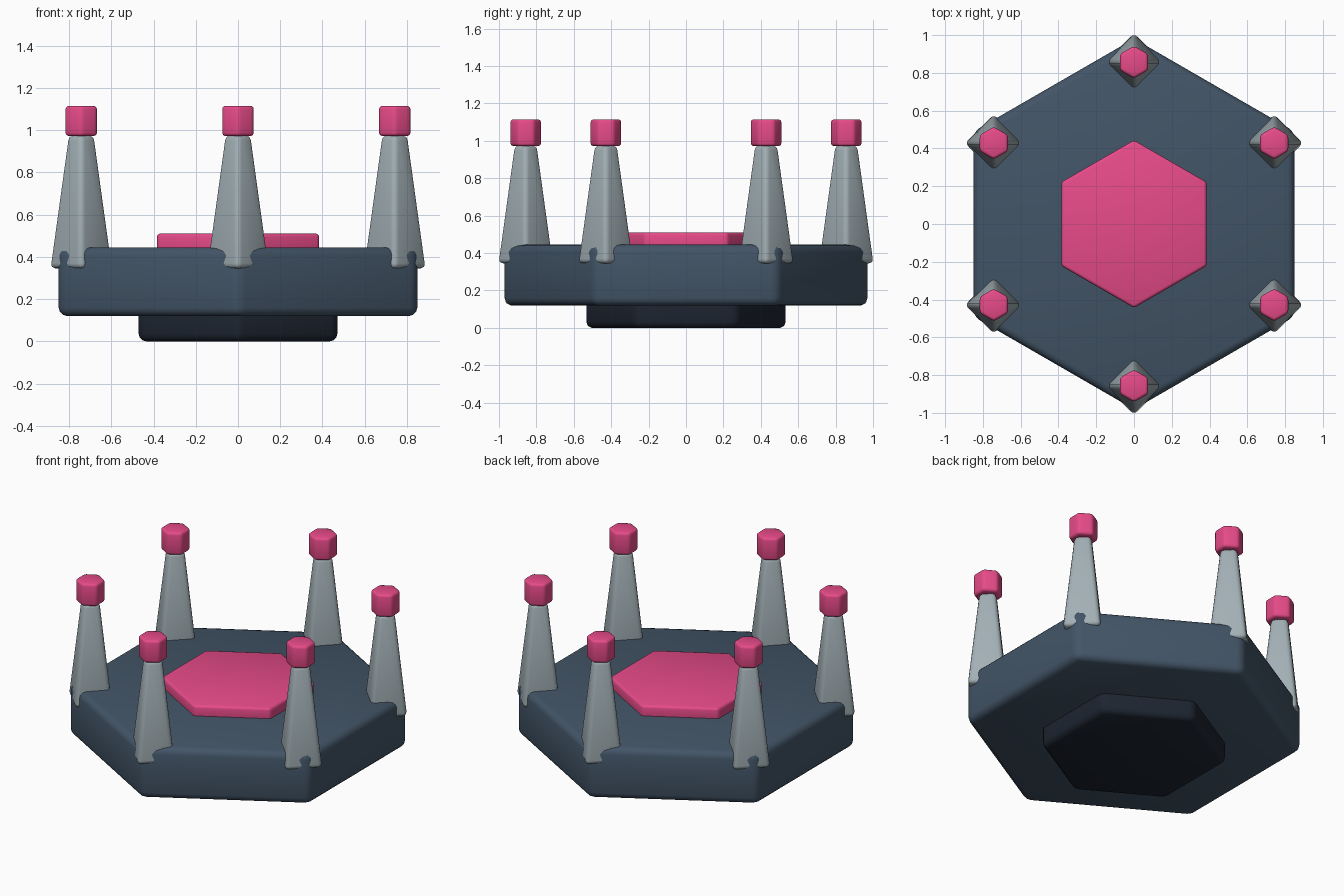
import bpy
from math import cos, sin, radians

if "Cube" in bpy.data.objects:
    bpy.data.objects.remove(bpy.data.objects["Cube"])


def material(name, rgb):
    m = bpy.data.materials.new(name)
    m.diffuse_color = (*rgb, 1)
    m.use_nodes = True
    m.node_tree.nodes["Principled BSDF"].inputs["Base Color"].default_value = m.diffuse_color
    return m


SLATE = material("slate", (0.055, 0.09, 0.135))
DARK = material("dark", (0.012, 0.018, 0.03))
PINK = material("pink", (0.8, 0.07, 0.25))
STONE = material("stone", (0.36, 0.43, 0.46))


def prism(name, sides, r1, r2, z0, z1, bevel, mat, x=0, y=0):
    """Bevelled prism or frustum with one corner pointing along +y."""
    bpy.ops.mesh.primitive_cone_add(vertices=sides, radius1=r1, radius2=r2,
                                    depth=z1 - z0, location=(x, y, (z0 + z1) / 2))
    ob = bpy.context.object
    ob.name = name
    ob.data.materials.append(mat)
    mod = ob.modifiers.new("Bevel", 'BEVEL')
    mod.width = bevel
    mod.segments = 3
    mod.limit_method = 'ANGLE'
    mod.angle_limit = radians(30)
    bpy.ops.object.modifier_apply(modifier=mod.name)
    bpy.ops.object.shade_smooth_by_angle(angle=radians(35))
    return ob


# Stacked hexagonal slabs
prism("base", 6, 0.543, 0.543, 0.0, 0.17, 0.035, DARK)
prism("platform", 6, 0.981, 0.981, 0.12, 0.445, 0.04, SLATE)
prism("centre_plate", 6, 0.444, 0.444, 0.41, 0.51, 0.016, PINK)

# Tapered pillars with hexagonal caps on the platform corners
for i in range(6):
    a = radians(90 + 60 * i)
    x, y = 0.857 * cos(a), 0.857 * sin(a)
    prism(f"pillar_{i + 1}", 4, 0.156, 0.069, 0.345, 0.975, 0.025, STONE, x, y)
    prism(f"pillar_cap_{i + 1}", 6, 0.086, 0.086, 0.972, 1.115, 0.016, PINK, x, y)
